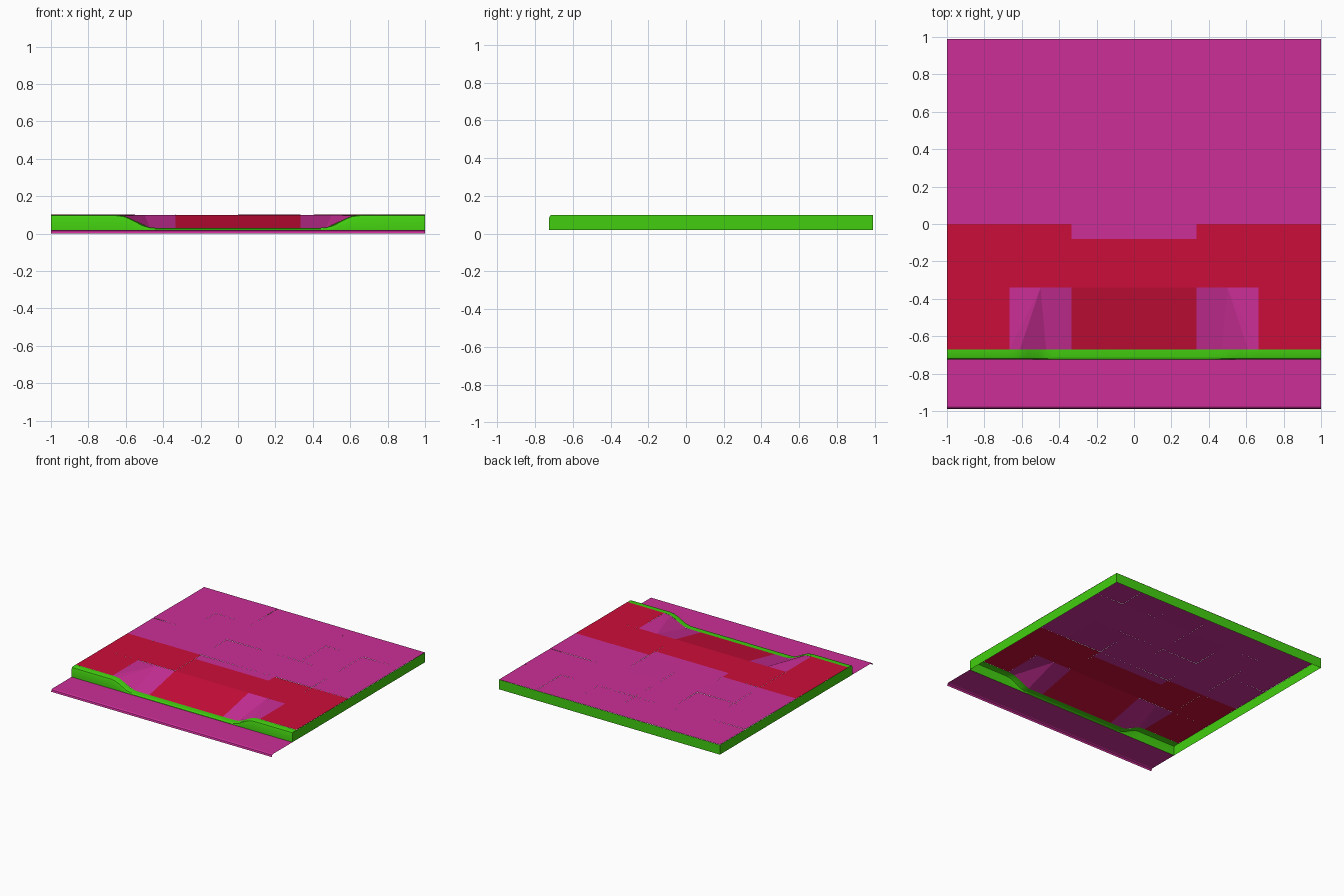
import bpy
import random

random.seed(4)
cube = bpy.data.objects.get("Cube")
if cube:
    bpy.data.objects.remove(cube, do_unlink=True)


def material(name, rgb):
    m = bpy.data.materials.new(name)
    m.use_nodes = True
    m.diffuse_color = (*rgb, 1)
    bsdf = m.node_tree.nodes["Principled BSDF"]
    bsdf.inputs["Base Color"].default_value = (*rgb, 1)
    bsdf.inputs["Roughness"].default_value = 0.8
    return m


PINK = material("pink paving", (0.60, 0.028, 0.31))
RED = material("red paving", (0.60, 0.004, 0.04))
GREEN = material("green curb", (0.055, 0.62, 0.005))

TOP, LOW, ROAD = 0.1, 0.03, 0.02
BACK, EDGE, FACE = 0.99, -0.67, -0.725   # rear, paving edge, curb face
T = 1 / 3                                # paving slab size


def mesh_object(name, verts, faces, mat):
    me = bpy.data.meshes.new(name)
    me.from_pydata(verts, [], faces)
    me.materials.append(mat)
    ob = bpy.data.objects.new(name, me)
    bpy.context.collection.objects.link(ob)
    return ob


def loft(name, sections, mat):
    """Skin a sheet through equal-length rows of points."""
    n = len(sections[0])
    verts = [p for s in sections for p in s]
    faces = [(i * n + j, (i + 1) * n + j, (i + 1) * n + j + 1, i * n + j + 1)
             for i in range(len(sections) - 1) for j in range(n - 1)]
    return mesh_object(name, verts, faces, mat)


def slab(name, x0, x1, y0, y1, mat, z_front=TOP, uneven=0.0025):
    """One paving slab, its corners settled slightly unevenly."""
    corners = [(x0, y0, z_front), (x1, y0, z_front), (x1, y1, TOP), (x0, y1, TOP)]
    verts = [(x, y, z + random.uniform(0, uneven)) for x, y, z in corners]
    return mesh_object(name, verts, [(0, 1, 2, 3)], mat)


# Rear paving: three rows of six slabs
for row in range(3):
    for col in range(6):
        x = -1 + col * T
        slab("rear_slab", x, x + T, row * BACK / 3, (row + 1) * BACK / 3, PINK)

# Middle row: red slabs, with a pink band across the two centre ones
MID = -0.34
for col in range(6):
    x = -1 + col * T
    if col in (2, 3):
        slab("centre_band", x, x + T, -0.08, 0, PINK, uneven=0)
        slab("centre_slab", x, x + T, MID, -0.08, RED, uneven=0)
    else:
        slab("middle_slab", x, x + T, MID, 0, RED, uneven=0.001)

# Front row: flat outer slabs, folded flares and the driveway ramp
for s, side in ((-1, "right"), (1, "left")):
    x0, x1 = sorted((s * 2 * T, s))
    slab(side + "_front_slab", x0, x1, EDGE, MID, RED, uneven=0.001)
    x0, x1 = sorted((0, s * T))
    slab(side + "_driveway_ramp", x0, x1, EDGE, MID, RED, LOW, 0)
    rim = [(2 * T, MID, TOP), (2 * T, EDGE, TOP), (0.61, EDGE, 0.095),
           (0.47, EDGE, LOW), (T, EDGE, LOW), (T, MID, TOP)]
    verts = [(s * x, y, z) for x, y, z in [(0.5, MID, TOP)] + rim]
    faces = [(0, i + 1, i) if s > 0 else (0, i, i + 1) for i in range(1, 6)]
    faces = [f[::-1] for f in faces]
    mesh_object(side + "_driveway_flare", verts, faces, PINK)

# Curb: rounded section following the dip in the paving
half = [(1, TOP), (0.65, TOP), (0.61, 0.095), (0.57, 0.078), (0.51, 0.046),
        (0.47, 0.033), (0.43, LOW)]
stations = [(-x, z) for x, z in half] + [(x, z) for x, z in reversed(half)]


def curb_section(h):
    r = min(0.016, (h - ROAD) * 0.7)
    return [(EDGE, h), (FACE + 0.016, h), (FACE + 0.005, h - 0.3 * r),
            (FACE, h - r), (FACE, ROAD)]


curb = loft("curb", [[(x, y, z) for y, z in curb_section(h)]
                     for x, h in stations][::-1], GREEN)
curb.data.shade_smooth()
bpy.context.view_layer.objects.active = curb
curb.select_set(True)
bpy.ops.object.shade_smooth_by_angle(angle=0.6)

# Side and rear skirts, open underneath
outline = curb_section(TOP) + [(BACK, ROAD), (BACK, TOP)]
for s, side in ((-1, "right"), (1, "left")):
    order = tuple(range(len(outline)))
    mesh_object(side + "_skirt", [(s, y, z) for y, z in outline],
                [order if s > 0 else order[::-1]], GREEN)
mesh_object("rear_skirt", [(1, BACK, ROAD), (-1, BACK, ROAD),
                           (-1, BACK, TOP), (1, BACK, TOP)], [(0, 1, 2, 3)], GREEN)

# Road strip with its front lip turned down
lip = [(FACE, ROAD), (-0.975, ROAD), (-0.985, 0.014), (-BACK, 0)]
loft("road_strip", [[(x, y, z) for y, z in lip] for x in (1, -1)], PINK)
